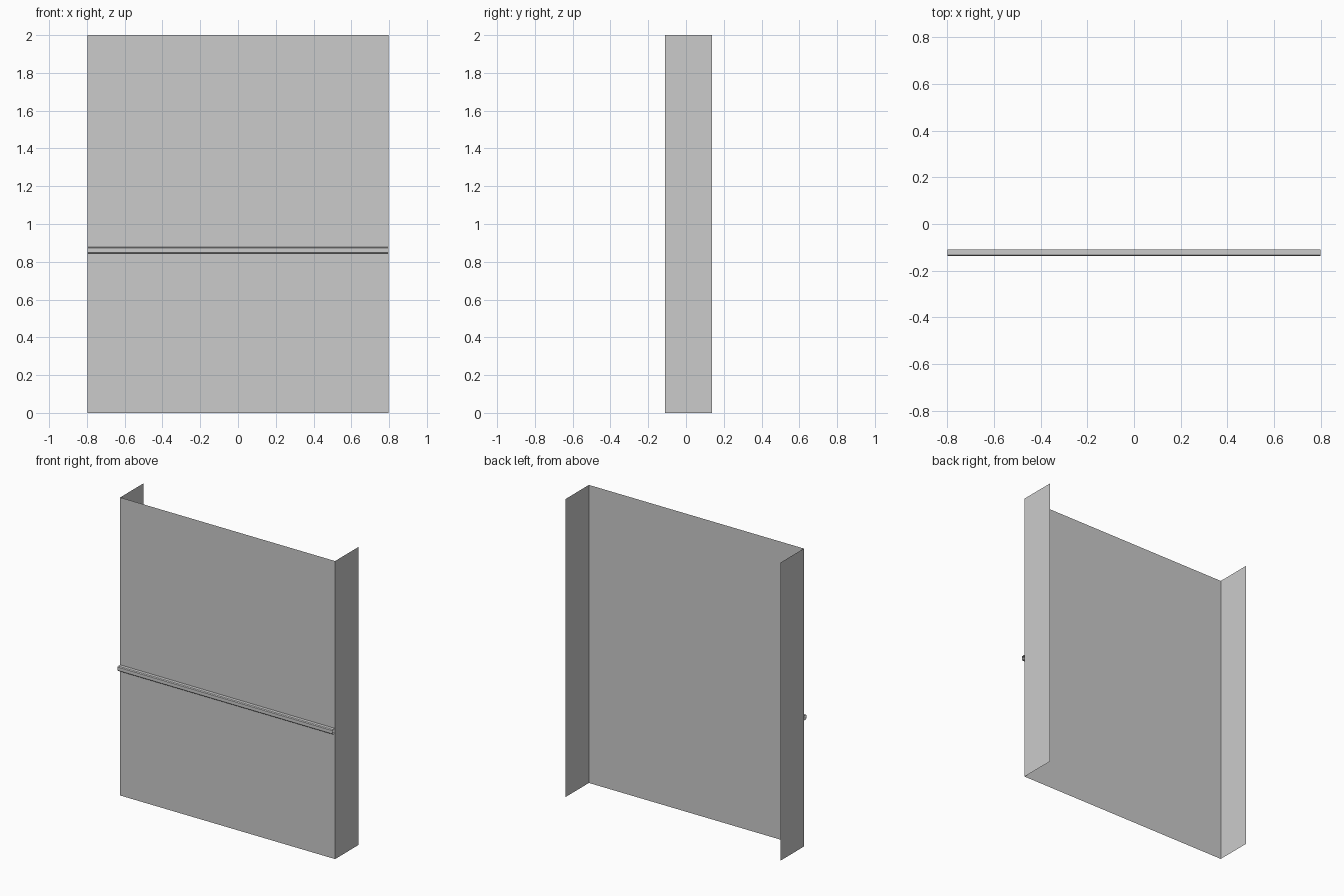
import bpy

if "Cube" in bpy.data.objects:
    bpy.data.objects.remove(bpy.data.objects["Cube"])

W, H = 0.798, 2.0               # half width, height
FRONT, BACK = -0.11, 0.137      # panel plane and rear edge of the side returns


def sheet(name, profile, offset_a, offset_b, closed=False):
    """Sweep a profile of points between two offsets as a thin open-ended sheet."""
    n = len(profile)
    verts = [tuple(c + o for c, o in zip(p, off))
             for off in (offset_a, offset_b) for p in profile]
    faces = [(i, (i + 1) % n, (i + 1) % n + n, i + n)
             for i in range(n if closed else n - 1)]
    mesh = bpy.data.meshes.new(name)
    mesh.from_pydata(verts, [], faces)
    obj = bpy.data.objects.new(name, mesh)
    bpy.context.collection.objects.link(obj)
    return obj


# U-shaped wall panel: front sheet with two side returns
sheet("wall_panel",
      [(-W, BACK, 0), (-W, FRONT, 0), (W, FRONT, 0), (W, BACK, 0)],
      (0, 0, 0), (0, 0, H))

# Horizontal rail: hollow, open ends, small chamfers on the outer edges
lo, hi, out, c = 0.845, 0.877, -0.137, 0.005
sheet("hand_rail",
      [(0, FRONT, hi), (0, out + c, hi), (0, out, hi - c),
       (0, out, lo + c), (0, out + c, lo), (0, FRONT, lo)],
      (-W, 0, 0), (W, 0, 0))
